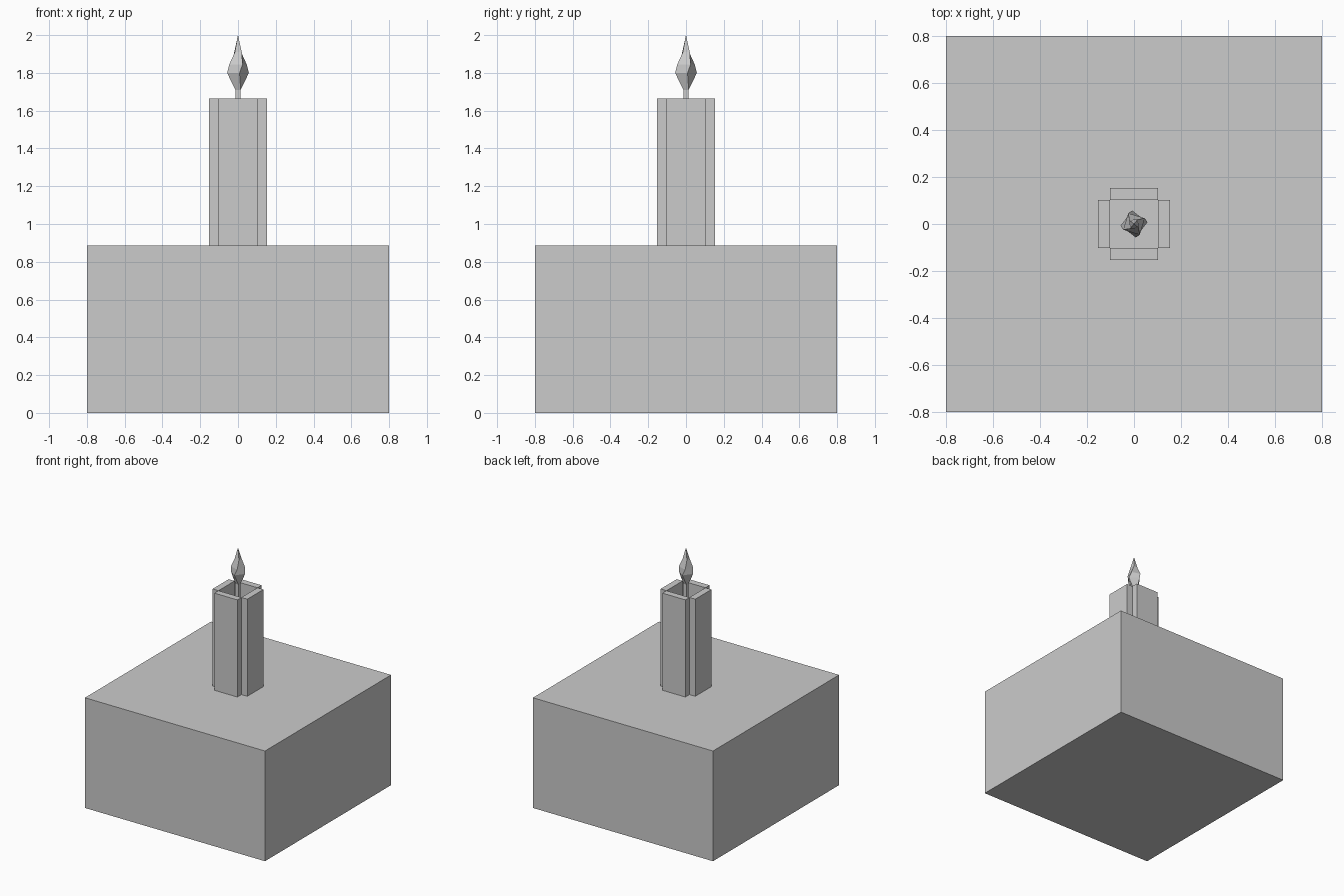
import bpy, bmesh, math

if "Cube" in bpy.data.objects:
    bpy.data.objects.remove(bpy.data.objects["Cube"])

def box(name, x0, x1, y0, y1, z0, z1):
    bm = bmesh.new()
    bmesh.ops.create_cube(bm, size=1)
    for v in bm.verts:
        v.co = (x1 if v.co.x > 0 else x0, y1 if v.co.y > 0 else y0, z1 if v.co.z > 0 else z0)
    me = bpy.data.meshes.new(name)
    bm.to_mesh(me)
    bm.free()
    ob = bpy.data.objects.new(name, me)
    bpy.context.collection.objects.link(ob)
    return ob

# Square cake block
TOP = 0.885
box("cake", -0.8, 0.8, -0.8, 0.8, 0, TOP)

# Hollow candle: four slabs meeting only at their inner corners
for i, side in enumerate(("front", "right", "back", "left")):
    slab = box("candle_wall_" + side, -0.102, 0.102, -0.154, -0.102, TOP, 1.665)
    slab.rotation_euler.z = i * math.pi / 2

# Thin wick standing inside the candle
box("wick", -0.014, 0.014, -0.014, 0.014, TOP, 1.73)

# Twisted four-sided flame: (height, radius, twist in degrees)
rings = [(1.71, 0.02, 45), (1.80, 0.058, 8), (1.845, 0.052, 28), (1.91, 0.026, 50)]
bm = bmesh.new()
loops = []
for z, r, twist in rings:
    angles = [math.radians(twist + 90 * k) for k in range(4)]
    loops.append([bm.verts.new((r * math.cos(a), r * math.sin(a), z)) for a in angles])
tip = bm.verts.new((0, 0, 2.0))
bm.faces.new(loops[0][::-1])
for a, b in zip(loops, loops[1:]):
    for k in range(4):
        n = (k + 1) % 4
        bm.faces.new((a[k], a[n], b[n], b[k]))
for k in range(4):
    bm.faces.new((loops[-1][k], loops[-1][(k + 1) % 4], tip))
bmesh.ops.recalc_face_normals(bm, faces=bm.faces)
me = bpy.data.meshes.new("flame")
bm.to_mesh(me)
bm.free()
bpy.context.collection.objects.link(bpy.data.objects.new("flame", me))
